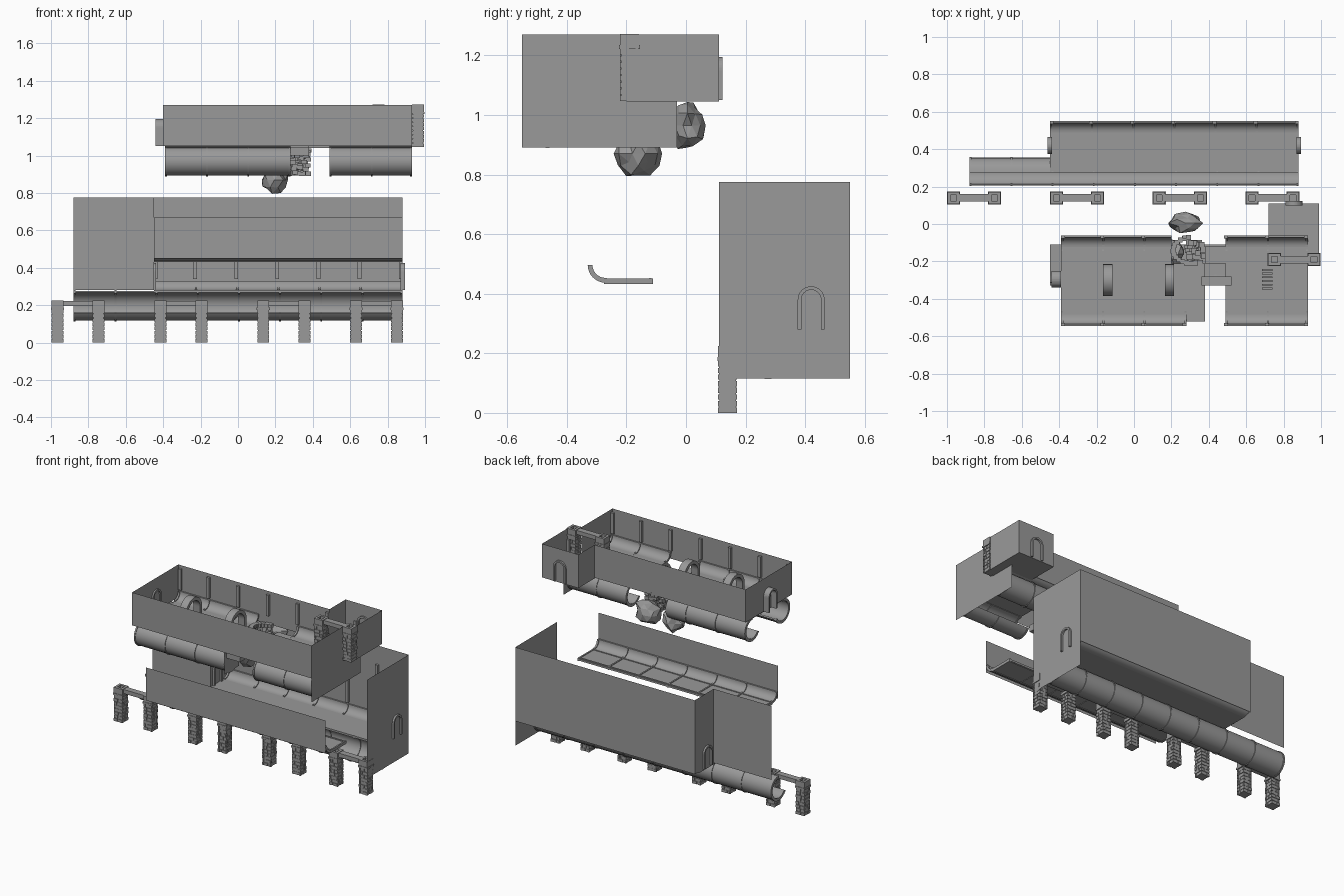
import bpy, bmesh, math, random
from mathutils import Vector

cube = bpy.data.objects.get("Cube")
if cube:
    bpy.data.objects.remove(cube)
rng = random.Random(4)

stone = bpy.data.materials.new("grey stone")
stone.use_nodes = True
grey = (0.32, 0.32, 0.32, 1)
stone.diffuse_color = grey
stone.node_tree.nodes["Principled BSDF"].inputs["Base Color"].default_value = grey


def finish(name, bm, smooth=False):
    me = bpy.data.meshes.new(name)
    bm.to_mesh(me)
    bm.free()
    me.materials.append(stone)
    ob = bpy.data.objects.new(name, me)
    bpy.context.collection.objects.link(ob)
    if smooth:
        for p in me.polygons:
            p.use_smooth = True
        me.set_sharp_from_angle(angle=math.radians(35))
    return ob


def add_box(bm, lo, hi):
    vs = bmesh.ops.create_cube(bm, size=1)["verts"]
    for v in vs:
        v.co = Vector([(a + b) / 2 + c * (b - a) for a, b, c in zip(lo, hi, v.co)])


def box(name, lo, hi):
    bm = bmesh.new()
    add_box(bm, lo, hi)
    return finish(name, bm)


def wall(name, axis, at, u0, u1, z0, z1):
    # A single sheet standing across the chosen axis
    bm = bmesh.new()
    corners = [(u0, z0), (u1, z0), (u1, z1), (u0, z1)]
    bm.faces.new([bm.verts.new((at, u, z) if axis == "x" else (u, at, z)) for u, z in corners])
    return finish(name, bm)


def prism(name, pts, axis, a, b, smooth=False):
    # Extrude a 2D profile (u, z) along x or y
    bm = bmesh.new()
    rings = [[bm.verts.new((t, u, z) if axis == "x" else (u, t, z)) for u, z in pts] for t in (a, b)]
    n = len(pts)
    for i in range(n):
        j = (i + 1) % n
        bm.faces.new((rings[0][i], rings[0][j], rings[1][j], rings[1][i]))
    bm.faces.new(rings[0][::-1])
    bm.faces.new(rings[1])
    bmesh.ops.recalc_face_normals(bm, faces=bm.faces)
    return finish(name, bm, smooth)


def arc(c, z, r, a0, a1, n=16):
    angles = [math.radians(a0 + (a1 - a0) * i / n) for i in range(n + 1)]
    return [(c + r * math.cos(a), z + r * math.sin(a)) for a in angles]


def band(c, z, r, t, a0, a1, n=16):
    return arc(c, z, r, a0, a1, n) + arc(c, z, r - t, a1, a0, n)


def horseshoe(c, z, r, t, leg):
    top = z + leg
    return ([(c + r, z)] + arc(c, top, r, 0, 180) + [(c - r, z), (c - r + t, z)]
            + arc(c, top, r - t, 180, 0) + [(c + r - t, z)])


def steps(start, stop, step=0.22):
    count = int((stop - start) / step + 0.01)
    return [start + step * i for i in range(count + 1)]


def pipe(name, cy, cz, r, side, x0, x1):
    # Open half-pipe bulging toward the given side, with joint ribs
    ends = (90, -150) if side > 0 else (90, 330)
    prism(name, band(cy, cz, r, 0.01, *ends), "x", x0, x1, True)
    for x in steps(x0, x1):
        a = min(x, x1 - 0.01)
        prism(name + "_rib", band(cy, cz, r + 0.004, 0.018, *ends), "x", a, a + 0.01, True)


def cove(name, y, z, side, x0, x1):
    # Quarter-round gutter rising from the floor to the wall
    a0, a1 = (-90, 0) if side > 0 else (270, 180)
    prism(name, band(y - side * 0.06, z + 0.06, 0.06, 0.01, a0, a1, 8), "x", x0, x1, True)
    for x in steps(x0, x1):
        a = min(x, x1 - 0.012)
        prism(name + "_rib", band(y - side * 0.06, z + 0.06, 0.06, 0.016, a0, a1, 8), "x", a, a + 0.012)


def posts(name, y, side, z0, z1, x0, x1):
    for x in steps(x0, x1):
        a = min(max(x - 0.01, x0), x1 - 0.02)
        inner = y - side * 0.015
        box(name, (a, min(y, inner), z0), (a + 0.02, max(y, inner), z1))


def pillar(name, x, y, z):
    # Brick shaft, ledge and hollow square top
    bm = bmesh.new()
    h, rows = 0.032, 8
    add_box(bm, (x - 0.027, y - 0.027, z), (x + 0.027, y + 0.027, z + 0.18))
    for k in range(rows):
        z0 = z + 0.178 * k / rows
        z1 = z0 + 0.018
        split = rng.uniform(-0.012, 0.012)
        for s in (-1, 1):
            for u0, u1 in ((-h, split - 0.002), (split + 0.002, h)):
                d = h - rng.uniform(0, 0.004)
                e = sorted((s * 0.02, s * d))
                add_box(bm, (x + u0, y + e[0], z0), (x + u1, y + e[1], z1))
                add_box(bm, (x + e[0], y + u0, z0), (x + e[1], y + u1, z1))
    add_box(bm, (x - 0.035, y - 0.035, z + 0.175), (x + 0.035, y + 0.035, z + 0.187))
    for s in (-1, 1):
        e = sorted((s * 0.016, s * h))
        add_box(bm, (x - h, y + e[0], z + 0.185), (x + h, y + e[1], z + 0.225))
        add_box(bm, (x + e[0], y - 0.016, z + 0.185), (x + e[1], y + 0.016, z + 0.225))
    finish(name, bm)


def gate(name, x0, x1, y, z):
    for x in (x0, x1):
        pillar(name + "_pillar", x, y, z)
    box(name + "_beam", (x0 + h_gap, y - 0.02, z + 0.195), (x1 - h_gap, y + 0.02, z + 0.222))


h_gap = 0.03


def rock(name, centre, size):
    bm = bmesh.new()
    bmesh.ops.create_icosphere(bm, subdivisions=2, radius=1)
    for v in bm.verts:
        k = rng.uniform(0.7, 1.05)
        v.co = Vector([c + s * k * q for c, s, q in zip(centre, size, v.co)])
    finish(name, bm)


# Lower level: gates, half-pipe, floor and walls
for gx in (-0.965, -0.415, 0.135, 0.63):
    gate("lower_gate", gx, gx + 0.22, 0.14, 0)
pipe("lower_pipe", 0.275, 0.197, 0.08, 1, -0.88, 0.88)
box("lower_floor", (-0.45, 0.275, 0.27), (0.88, 0.49, 0.28))
cove("lower_gutter", 0.55, 0.27, 1, -0.45, 0.88)
posts("lower_post", 0.55, 1, 0.34, 0.65, -0.45, 0.88)
wall("lower_back_wall", "y", 0.55, -0.45, 0.88, 0.28, 0.775)
wall("lower_recessed_wall", "y", 0.35, -0.88, -0.45, 0.28, 0.775)
wall("lower_inner_end_wall", "x", -0.45, 0.35, 0.55, 0.28, 0.775)
wall("lower_end_wall", "x", 0.88, 0.11, 0.55, 0.115, 0.775)
for x in (-0.45, 0.88):
    prism("lower_door_frame", horseshoe(0.42, 0.28, 0.045, 0.012, 0.1), "x", x - 0.012, x + 0.012)

# Middle gallery: floor, gutter and front wall
box("gallery_floor", (-0.45, -0.27, 0.435), (0.88, -0.11, 0.447))
cove("gallery_gutter", -0.33, 0.437, -1, -0.45, 0.88)
for y in (-0.27, -0.12):
    box("gallery_kerb", (-0.45, y - 0.005, 0.432), (0.88, y + 0.005, 0.452))
for x in steps(-0.45, 0.88):
    box("gallery_joint", (x, -0.27, 0.432), (min(x + 0.01, 0.88), -0.11, 0.451))
wall("gallery_wall", "y", -0.33, -0.45, 0.88, 0.45, 0.67)

# Upper level: floors on either side of the gap
for name, x0, x1, y0, y1 in (("front_left", -0.39, 0.28, -0.49, -0.39),
                             ("front_right", 0.49, 0.93, -0.49, -0.39),
                             ("centre_left", -0.39, 0.38, -0.39, -0.21),
                             ("centre_right", 0.49, 0.93, -0.39, -0.21),
                             ("back_left", -0.39, 0.2, -0.21, -0.12),
                             ("back_right", 0.38, 0.93, -0.21, -0.12)):
    box("upper_floor_" + name, (x0, y0, 1.04), (x1, y1, 1.05))
for side, cy, wy, cut in ((-1, -0.465, -0.545, 0.28), (1, -0.145, -0.062, 0.2)):
    for x0, x1 in ((-0.39, cut), (0.49, 0.93)):
        pipe("upper_pipe", cy, 0.97, 0.077, side, x0, x1)
        cove("upper_gutter", wy, 1.04, side, x0, x1)
    posts("upper_post", wy, side, 1.11, 1.25, -0.39, 0.93)

# Upper walls and doors
wall("upper_front_wall", "y", -0.55, -0.4, 0.93, 1.05, 1.27)
wall("upper_back_wall", "y", -0.06, -0.4, 0.72, 1.05, 1.27)
wall("upper_left_end_wall", "x", -0.4, -0.55, -0.06, 1.05, 1.27)
wall("upper_right_end_wall", "x", 0.93, -0.55, -0.22, 0.89, 1.27)
wall("upper_right_end_skirt", "x", 0.93, -0.22, -0.03, 0.89, 1.05)
prism("upper_door_frame", horseshoe(-0.295, 1.05, 0.045, 0.012, 0.1), "x", -0.44, -0.39)
for x in (-0.165, 0.165):
    prism("floor_arch", horseshoe(-0.3, 1.05, 0.085, 0.022, 0.08), "x", x, x + 0.05, True)

# Corner room with gate
box("room_floor", (0.72, -0.2, 1.045), (0.99, 0.11, 1.05))
wall("room_back_wall", "y", 0.11, 0.72, 0.99, 1.05, 1.27)
wall("room_outer_wall", "x", 0.99, -0.19, 0.11, 1.05, 1.27)
wall("room_inner_wall", "x", 0.72, -0.06, 0.11, 1.05, 1.27)
prism("room_door_frame", horseshoe(0.855, 1.05, 0.045, 0.012, 0.1), "y", 0.1, 0.122)
gate("room_gate", 0.75, 0.963, -0.19, 1.047)

# Bridge over the gap, ladder and chute
box("bridge", (0.36, -0.33, 1.05), (0.52, -0.28, 1.07))
for k in range(6):
    y = -0.35 + 0.02 * k
    box("ladder_rung", (0.685, y, 1.05), (0.74, y + 0.01, 1.06))
box("chute", (0.28, -0.52, 1.0), (0.38, -0.39, 1.045))
wall("chute_partition", "x", 0.28, -0.545, -0.39, 0.9, 1.05)

# Broken masonry and boulders
for k in range(60):
    c = (rng.uniform(0.28, 0.375), rng.uniform(-0.22, -0.1), rng.uniform(0.9, 1.04))
    box("loose_brick", [v - 0.012 for v in c], [v + s for v, s in zip(c, (0.018, 0.016, 0.01))])
for k in range(14):
    a = math.radians(100 + 14 * k)
    c = (0.31 + 0.1 * math.cos(a), -0.14 + 0.07 * math.sin(a), 1.05)
    box("broken_edge_brick", [v - 0.014 for v in c], [v + 0.012 for v in c])
rock("large_boulder", (0.275, 0.005, 0.965), (0.105, 0.065, 0.09))
rock("low_boulder", (0.195, -0.16, 0.87), (0.08, 0.08, 0.085))
